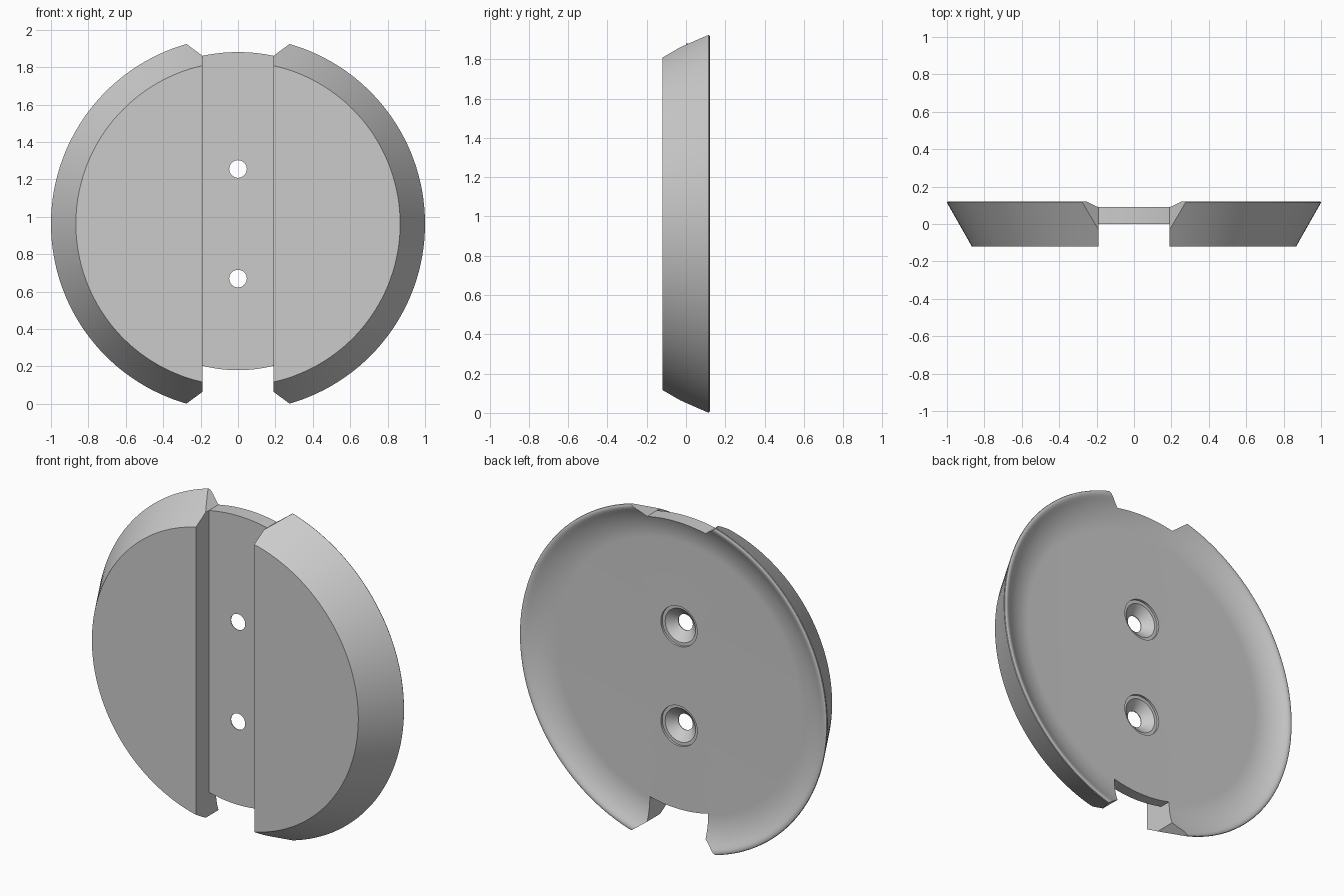
import bpy, bmesh, math
from mathutils import Matrix

cube = bpy.data.objects.get("Cube")
if cube:
    bpy.data.objects.remove(cube, do_unlink=True)

CENTRE_Z = 0.9625
HALF_SLOT = 0.19

grey = bpy.data.materials.new("plain_grey")
grey.use_nodes = True
colour = (0.6, 0.6, 0.6, 1)
grey.diffuse_color = colour
grey.node_tree.nodes["Principled BSDF"].inputs["Base Color"].default_value = colour


def finish(bm, name, z=CENTRE_Z):
    bmesh.ops.recalc_face_normals(bm, faces=bm.faces)
    mesh = bpy.data.meshes.new(name)
    bm.to_mesh(mesh)
    bm.free()
    mesh.materials.append(grey)
    obj = bpy.data.objects.new(name, mesh)
    obj.location.z = z
    bpy.context.collection.objects.link(obj)
    return obj


def lathe(name, profile, steps, z=CENTRE_Z):
    """Revolve (radius, y) points around the y axis."""
    bm = bmesh.new()
    verts = [bm.verts.new((r, y, 0)) for r, y in profile]
    edges = [bm.edges.new(pair) for pair in zip(verts, verts[1:])]
    bmesh.ops.spin(bm, geom=verts + edges, cent=(0, 0, 0), axis=(0, 1, 0),
                   angle=math.tau, steps=steps, use_merge=False)
    bmesh.ops.remove_doubles(bm, verts=bm.verts, dist=1e-5)
    return finish(bm, name, z)


def notch(name, radius, side):
    """Flared opening through the rim, with a rounded inner end."""
    half = [(HALF_SLOT * i / 12, math.sqrt(radius**2 - (HALF_SLOT * i / 12)**2))
            for i in range(13)]
    if radius < 0.9:
        half.append((HALF_SLOT, 0.898))
    half.append((0.38, 1.039))
    outline = [(-x, z) for x, z in reversed(half[1:])] + half
    bm = bmesh.new()
    face = bm.faces.new([bm.verts.new((x, -0.3, z * side)) for x, z in outline])
    ext = bmesh.ops.extrude_face_region(bm, geom=[face])
    moved = [v for v in ext["geom"] if isinstance(v, bmesh.types.BMVert)]
    bmesh.ops.translate(bm, verts=moved, vec=(0, 0.6, 0))
    return finish(bm, name)


# Dished disc: flat front, conical side, rounded rim, hollow back
floor_y, floor_r, sweep = 0.065, 0.79, 0.34
dish = []
for i in range(13):
    dr = 0.178 * (12 - i) / 12
    dish.append((floor_r + dr, floor_y + sweep - math.sqrt(sweep**2 - dr**2)))
rim = [(0, -0.12), (0.867, -0.12), (0.997, 0.109), (1.0, 0.114), (0.998, 0.118),
       (0.992, 0.121), (0.984, 0.121), (0.976, 0.119)]
disc = lathe("dished_disc", rim + dish + [(0, floor_y)], 144)

# Front channel
bm = bmesh.new()
bmesh.ops.create_cube(bm, size=1, matrix=Matrix.Translation((0, -0.15, 0))
                      @ Matrix.Diagonal((2 * HALF_SLOT, 0.3, 2.4, 1)))
cutters = [finish(bm, "channel_cutter")]

# Rim openings at both ends of the channel
cutters.append(notch("top_notch_cutter", 0.918, 1))
cutters.append(notch("bottom_notch_cutter", 0.7825, -1))

# Countersunk screw holes
screw = [(0, -0.05), (0.047, -0.05), (0.047, 0.004), (0.099, 0.052),
         (0.118, 0.052), (0.118, 0.15), (0, 0.15)]
for side, name in ((1, "upper"), (-1, "lower")):
    cutters.append(lathe(name + "_hole_cutter", screw, 48, CENTRE_Z + 0.293 * side))

bpy.context.view_layer.objects.active = disc
disc.select_set(True)
for cutter in cutters:
    cutter.hide_render = True
    mod = disc.modifiers.new(cutter.name, 'BOOLEAN')
    mod.operation = 'DIFFERENCE'
    mod.solver = 'EXACT'
    mod.object = cutter
    bpy.ops.object.modifier_apply(modifier=mod.name)
    bpy.data.objects.remove(cutter, do_unlink=True)

bpy.ops.object.shade_smooth_by_angle(angle=math.radians(30))
